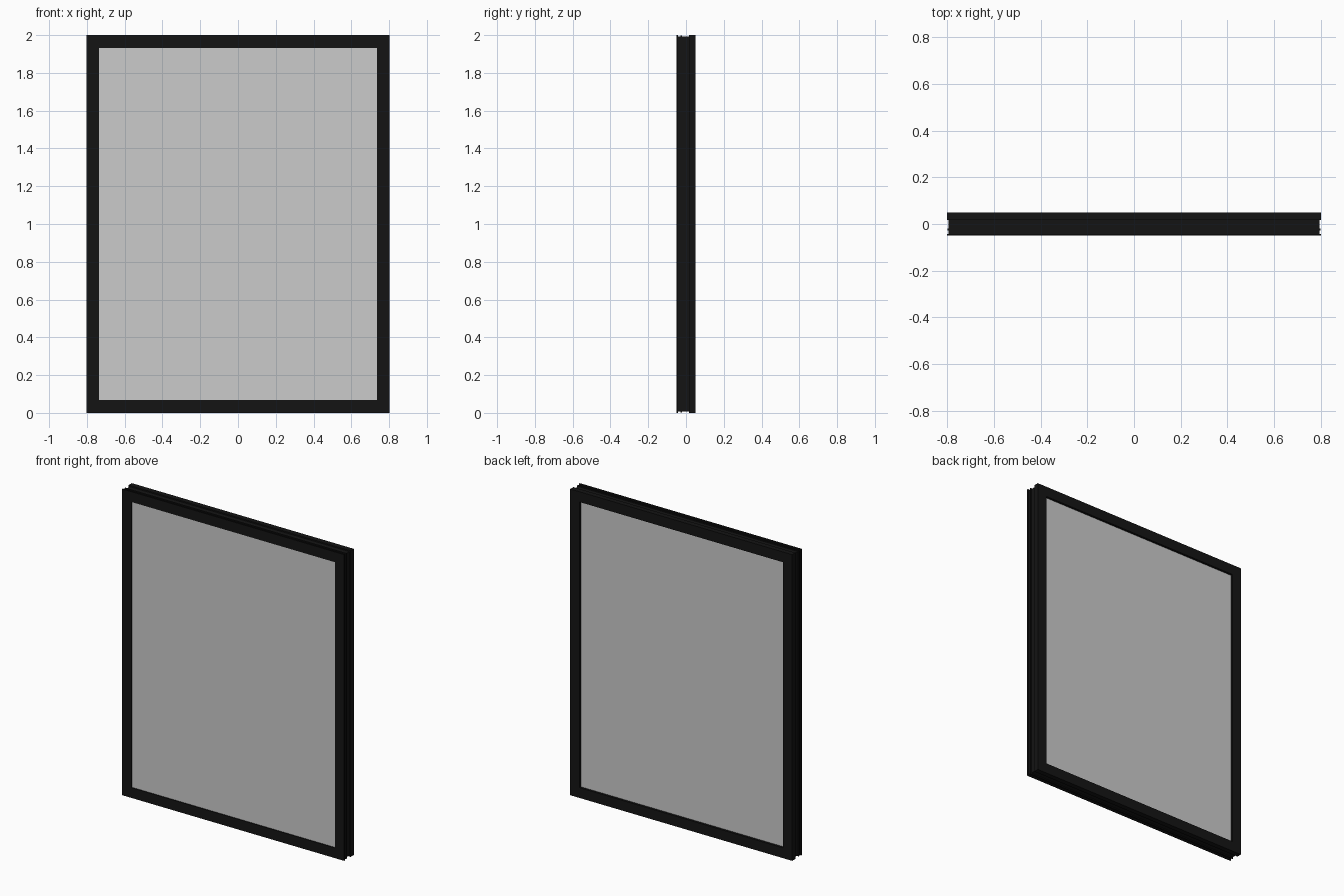
import bpy, bmesh

if "Cube" in bpy.data.objects:
    bpy.data.objects.remove(bpy.data.objects["Cube"])

W, H = 0.802, 2.0  # half width, height


def material(name, color):
    m = bpy.data.materials.new(name)
    m.diffuse_color = color
    m.use_nodes = True
    m.node_tree.nodes["Principled BSDF"].inputs["Base Color"].default_value = m.diffuse_color
    return m


def finish(name, bm, mat):
    bmesh.ops.recalc_face_normals(bm, faces=bm.faces)
    me = bpy.data.meshes.new(name)
    bm.to_mesh(me)
    bm.free()
    me.materials.append(mat)
    ob = bpy.data.objects.new(name, me)
    bpy.context.collection.objects.link(ob)
    return ob


def mitred_frame(name, profile, mat):
    """Sweep a closed (inset, y) profile round the rectangle with mitred corners."""
    bm = bmesh.new()
    rings = []
    for sx, top in ((-1, 0), (1, 0), (1, 1), (-1, 1)):
        rings.append([bm.verts.new((sx * (W - d), y, H - d if top else d))
                      for d, y in profile])
    n = len(profile)
    for i in range(4):
        a, b = rings[i], rings[(i + 1) % 4]
        for j in range(n):
            k = (j + 1) % n
            bm.faces.new((a[j], a[k], b[k], b[j]))
    return finish(name, bm, mat)


def slab(name, inset, y0, y1, mat):
    bm = bmesh.new()
    bmesh.ops.create_cube(bm, size=1)
    for v in bm.verts:
        v.co.x *= 2 * (W - inset)
        v.co.y = y0 if v.co.y < 0 else y1
        v.co.z = H / 2 + v.co.z * (H - 2 * inset)
    return finish(name, bm, mat)


black = material("black_frame", (0.007, 0.007, 0.007, 1))
grey = material("tinted_glass", (0.53, 0.53, 0.53, 0.6))

# frame section: full-height back flange, two grooves on the outer edge
g = 0.008
profile = [(0, -0.05), (0, -0.043), (g, -0.043), (g, -0.028), (0.002, -0.028),
           (0.002, -0.02), (g, -0.02), (g, 0.017), (0, 0.017), (0, 0.05),
           (0.067, 0.05), (0.067, -0.05)]
mitred_frame("window_frame", profile, black)

# glazing unit, slightly recessed from both faces
slab("glass_pane", 0.06, -0.044, 0.035, grey)
